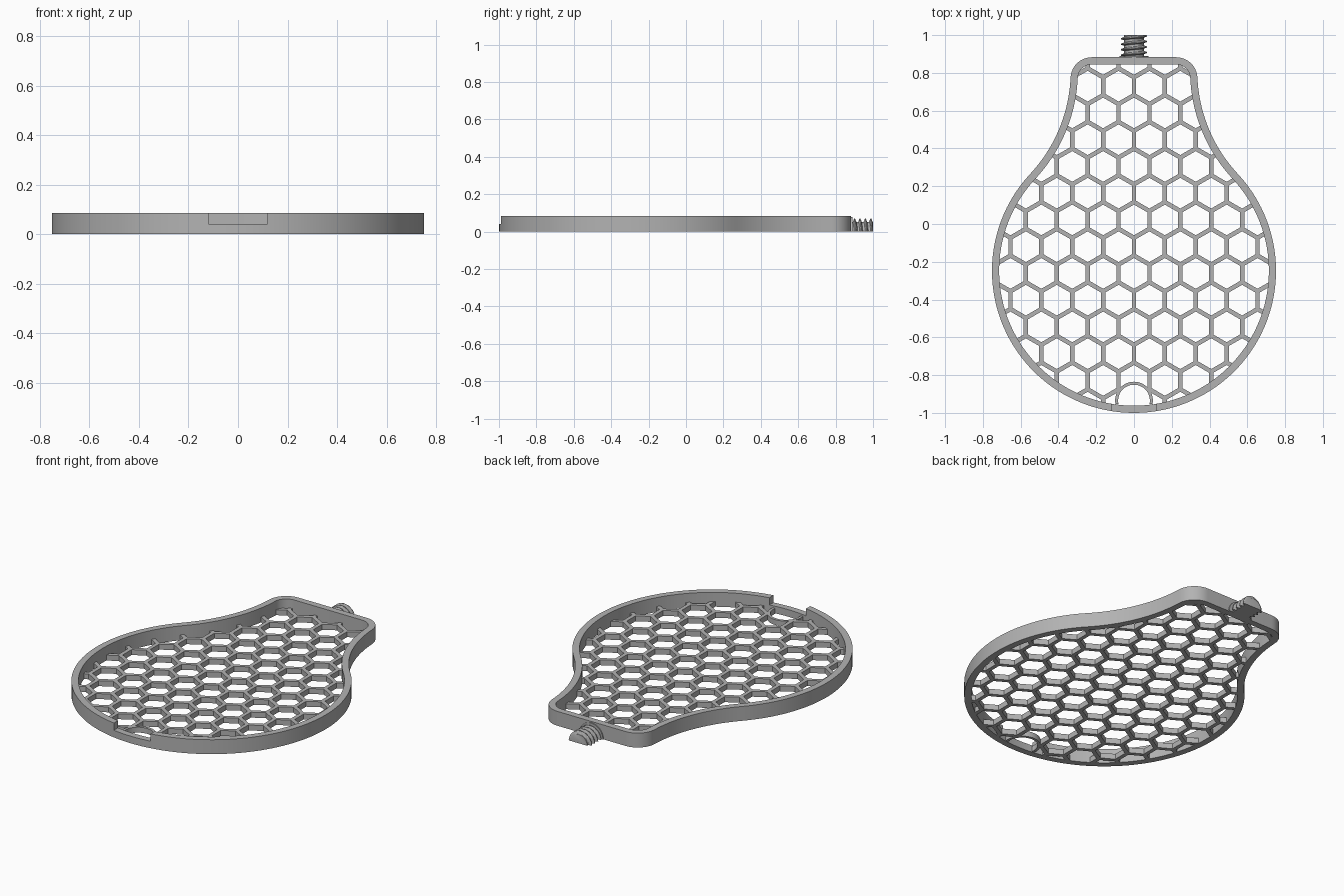
import bpy, bmesh
from math import sin, cos, asin, pi, radians, sqrt

if "Cube" in bpy.data.objects:
    bpy.data.objects.remove(bpy.data.objects["Cube"])

grey = bpy.data.materials.new("plain grey")
grey.use_nodes = True
grey.diffuse_color = (0.45, 0.45, 0.45, 1)
grey.node_tree.nodes["Principled BSDF"].inputs["Base Color"].default_value = (0.45, 0.45, 0.45, 1)

HEIGHT, RIM, WEB = 0.085, 0.038, 0.032
BODY_R, BODY_Y, TOP_Y = 0.752, -0.248, 0.883
FLARE_R, FLARE_A, CORNER_R = 0.8, radians(43), 0.113
HOLE_Y, HOLE_R, HOLE_WALL = -0.935, 0.084, 0.016


def make_object(name, bm):
    bmesh.ops.recalc_face_normals(bm, faces=bm.faces)
    mesh = bpy.data.meshes.new(name)
    bm.to_mesh(mesh)
    bm.free()
    mesh.materials.append(grey)
    obj = bpy.data.objects.new(name, mesh)
    bpy.context.collection.objects.link(obj)
    return obj


def add_prism(bm, points, z0, z1):
    low = [bm.verts.new((x, y, z0)) for x, y in points]
    high = [bm.verts.new((x, y, z1)) for x, y in points]
    bm.faces.new(low[::-1])
    bm.faces.new(high)
    for i in range(len(points)):
        j = (i + 1) % len(points)
        bm.faces.new((low[i], low[j], high[j], high[i]))


def add_band(bm, outer, inner, z0, z1, closed=True):
    # Wall between two matching outlines
    rings = [[bm.verts.new((x, y, z)) for x, y in pts]
             for pts, z in ((outer, z0), (outer, z1), (inner, z1), (inner, z0))]
    n = len(outer)
    for i in range(n if closed else n - 1):
        j = (i + 1) % n
        for k in range(4):
            a, b = rings[k], rings[(k + 1) % 4]
            bm.faces.new((a[i], a[j], b[j], b[i]))
    if not closed:
        for i in (0, n - 1):
            bm.faces.new([r[i] for r in rings])


def arc(cx, cy, r, a0, a1, n):
    return [(cx + r * cos(a0 + (a1 - a0) * i / n), cy + r * sin(a0 + (a1 - a0) * i / n))
            for i in range(n + 1)]


def outline(inset):
    # Round body, concave flare and rounded neck corner, mirrored
    fx = (BODY_R + FLARE_R) * cos(FLARE_A)
    fy = (BODY_R + FLARE_R) * sin(FLARE_A) + BODY_Y
    cy = TOP_Y - CORNER_R
    tilt = asin((fy - cy) / (FLARE_R + CORNER_R))
    cx = fx - (FLARE_R + CORNER_R) * cos(tilt)
    half = arc(0, BODY_Y, BODY_R - inset, -pi / 2, FLARE_A, 48)
    half += arc(fx, fy, FLARE_R + inset, pi + FLARE_A, pi + tilt, 20)[1:]
    half += arc(cx, cy, CORNER_R - inset, tilt, pi / 2, 12)[1:]
    return half + [(-x, y) for x, y in reversed(half[1:])]


def cut(obj, cutter):
    mod = obj.modifiers.new("cut", 'BOOLEAN')
    mod.operation, mod.solver, mod.object = 'DIFFERENCE', 'EXACT', cutter
    bpy.context.view_layer.update()
    graph = bpy.context.evaluated_depsgraph_get()
    mesh = bpy.data.meshes.new_from_object(obj.evaluated_get(graph))
    obj.modifiers.clear()
    obj.data = mesh
    bpy.data.objects.remove(cutter)


def smooth(obj):
    bpy.ops.object.select_all(action='DESELECT')
    obj.select_set(True)
    bpy.context.view_layer.objects.active = obj
    bpy.ops.object.shade_smooth_by_angle(angle=radians(30))


# Outer rim with the shallow notch at the front
bm = bmesh.new()
add_band(bm, outline(0), outline(RIM), 0, HEIGHT)
rim = make_object("rim", bm)
bm = bmesh.new()
add_prism(bm, [(-0.12, -1.1), (0.12, -1.1), (0.12, -0.9), (-0.12, -0.9)], 0.042, 0.2)
cut(rim, make_object("notch_cutter", bm))
smooth(rim)

# Honeycomb floor: plate with hexagonal holes and a round finger hole
bm = bmesh.new()
add_prism(bm, outline(RIM - 0.006), 0, WEB)
web = make_object("honeycomb_floor", bm)

PITCH, WALL = 0.1635, 0.023
hex_r = (PITCH - WALL) / sqrt(3)
bm = bmesh.new()
for row in range(-7, 8):
    y = -0.12 + row * PITCH * sqrt(3) / 2
    for col in range(-6, 7):
        x = (col + (0.5 if row % 2 == 0 else 0)) * PITCH
        add_prism(bm, arc(x, y, hex_r, pi / 6, pi / 6 + 2 * pi, 6)[:-1], -0.1, 0.2)
cut(web, make_object("hexagon_cutter", bm))

bm = bmesh.new()
add_prism(bm, arc(0, HOLE_Y, HOLE_R + 0.004, 0, 2 * pi, 40)[:-1], -0.1, 0.2)
cut(web, make_object("finger_hole_cutter", bm))

# Curved wall around the finger hole
bm = bmesh.new()
add_band(bm, arc(0, HOLE_Y, HOLE_R + HOLE_WALL, -0.2, pi + 0.2, 28),
         arc(0, HOLE_Y, HOLE_R, -0.2, pi + 0.2, 28), 0, WEB, closed=False)
smooth(make_object("finger_hole_wall", bm))

# Half-round threaded stub on the neck
Y0, Y1, THREAD, STEPS, SIDES = 0.865, 1.0, 0.029, 56, 24


def thread_radius(y, a):
    f = ((y - Y0) / THREAD + a / (2 * pi)) % 1
    return 0.052 + 0.018 * min(1, max(0, 1.5 - abs(2 * f - 1) * 2.6))


bm = bmesh.new()
grid = []
for i in range(STEPS + 1):
    y = Y0 + (Y1 - Y0) * i / STEPS
    ring = []
    for j in range(SIDES + 1):
        a = pi * j / SIDES
        r = thread_radius(y, a)
        ring.append(bm.verts.new((r * cos(a), y, max(0, r * sin(a)))))
    grid.append(ring)
for a, b in zip(grid, grid[1:]):
    for j in range(SIDES + 1):
        k = (j + 1) % (SIDES + 1)
        bm.faces.new((a[j], a[k], b[k], b[j]))
bm.faces.new(grid[0])
bm.faces.new(grid[-1])
smooth(make_object("threaded_stub", bm))

# Thin collar where the stub meets the neck
bm = bmesh.new()
collar = arc(0, 0, 0.078, 0, pi, 24)
front = [bm.verts.new((x, TOP_Y - 0.01, z)) for x, z in collar]
back = [bm.verts.new((x, TOP_Y + 0.006, z)) for x, z in collar]
bm.faces.new(front)
bm.faces.new(back)
for i in range(len(collar)):
    j = (i + 1) % len(collar)
    bm.faces.new((front[i], front[j], back[j], back[i]))
smooth(make_object("stub_collar", bm))
